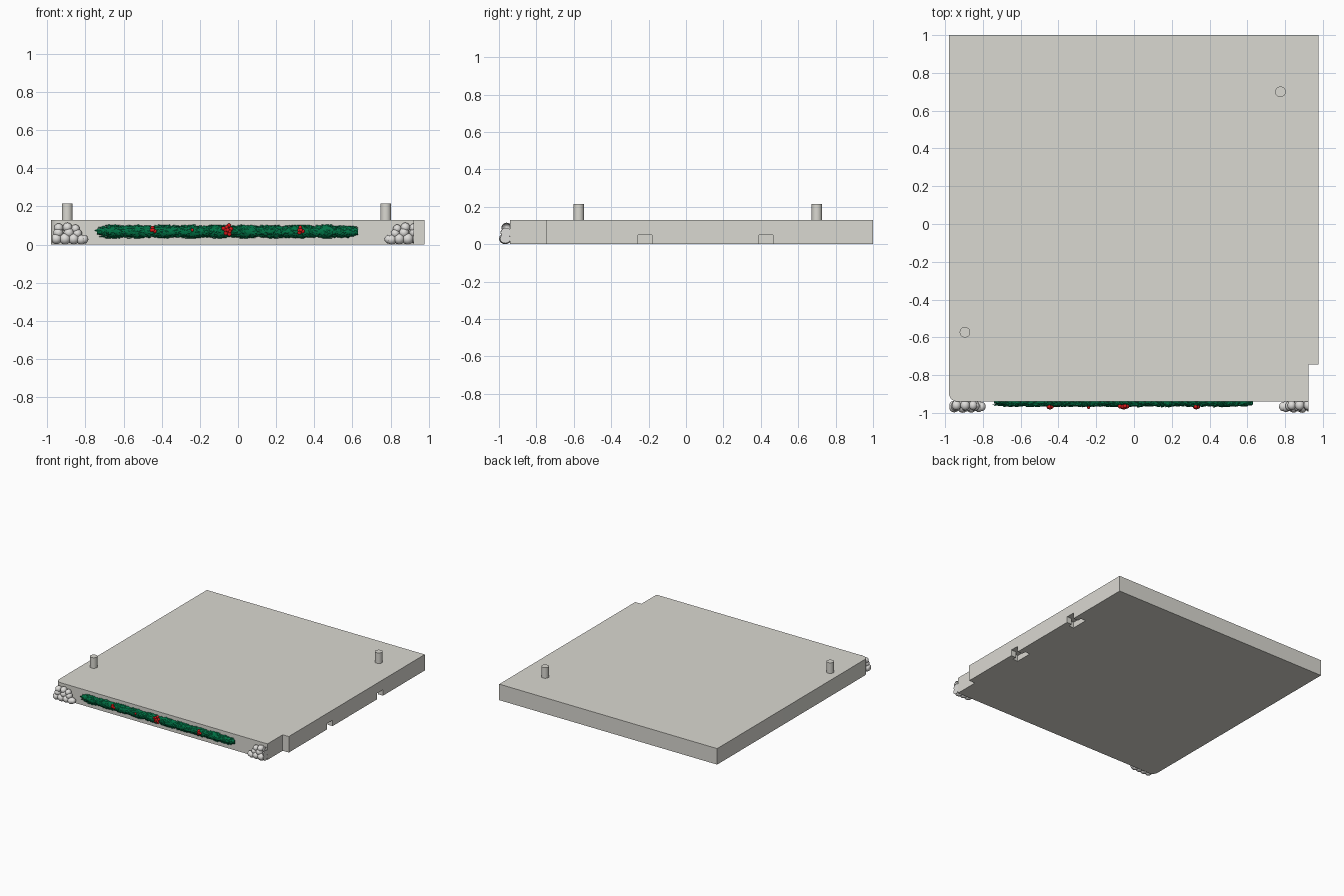
import bpy, bmesh, math, random
from mathutils import Vector, Matrix

random.seed(7)
cube = bpy.data.objects.get("Cube")
if cube:
    bpy.data.objects.remove(cube, do_unlink=True)


def material(name, rgb):
    m = bpy.data.materials.new(name)
    m.use_nodes = True
    m.diffuse_color = (*rgb, 1)
    m.node_tree.nodes["Principled BSDF"].inputs["Base Color"].default_value = (*rgb, 1)
    return m


stone = material("warm grey", (0.7, 0.69, 0.64))
snow = material("pale grey", (0.74, 0.73, 0.71))
green = material("pine green", (0.0, 0.17, 0.06))
red = material("berry red", (0.75, 0.01, 0.01))


def finish(bm, name, mat, smooth=True):
    bmesh.ops.recalc_face_normals(bm, faces=bm.faces)
    mesh = bpy.data.meshes.new(name)
    bm.to_mesh(mesh)
    bm.free()
    mesh.materials.append(mat)
    ob = bpy.data.objects.new(name, mesh)
    bpy.context.collection.objects.link(ob)
    if smooth:
        bpy.ops.object.select_all(action='DESELECT')
        bpy.context.view_layer.objects.active = ob
        ob.select_set(True)
        bpy.ops.object.shade_smooth_by_angle(angle=math.radians(35))
    return ob


def prism(outline, z0, z1):
    bm = bmesh.new()
    face = bm.faces.new([bm.verts.new((x, y, z0)) for x, y in outline])
    ext = bmesh.ops.extrude_face_region(bm, geom=[face])
    top = [v for v in ext["geom"] if isinstance(v, bmesh.types.BMVert)]
    bmesh.ops.translate(bm, verts=top, vec=(0, 0, z1 - z0))
    return bm


# Base slab: stepped front corner, rounded opposite corner
X0, X1, STEP, FRONT, TOP = -0.98, 0.978, 0.923, -0.94, 0.13
R = 0.045
corner = [(X0 + R - R * math.cos(a), FRONT + R - R * math.sin(a))
          for a in [i * math.pi / 16 for i in range(9)]]
outline = corner + [(STEP, FRONT), (STEP, -0.745), (X1, -0.745), (X1, 1), (X0, 1)]
slab = finish(prism(outline, 0, TOP), "base_slab", stone)

# T-shaped clip slots cut into the underside of the right edge
for i, yc in enumerate((-0.22, 0.427)):
    half = [(X1 + 0.02, 0.037), (X1 - 0.045, 0.037), (X1 - 0.045, 0.07), (X1 - 0.09, 0.07)]
    tee = [(x, yc + y) for x, y in half] + [(x, yc - y) for x, y in reversed(half)]
    cutter = finish(prism(tee, -0.02, 0.048), f"slot_cutter_{i + 1}", stone, False)
    cutter.hide_render = True
    cut = slab.modifiers.new(f"clip_slot_{i + 1}", 'BOOLEAN')
    cut.operation = 'DIFFERENCE'
    cut.solver = 'EXACT'
    cut.object = cutter
    bpy.context.view_layer.objects.active = slab
    bpy.ops.object.modifier_apply(modifier=cut.name)
    bpy.data.objects.remove(cutter, do_unlink=True)

# Locating pegs
for name, x, y in (("front_peg", -0.895, -0.573), ("back_peg", 0.775, 0.7)):
    bm = bmesh.new()
    bmesh.ops.create_cone(bm, cap_ends=True, segments=32, radius1=0.028, radius2=0.028,
                          depth=0.095, matrix=Matrix.Translation((x, y, 0.1685)))
    finish(bm, name, stone)


# Snowball piles: distance from the outer end, height, radius
balls = [(0.02, 0.03, 0.028), (0.065, 0.03, 0.03), (0.11, 0.03, 0.029), (0.15, 0.026, 0.026),
         (0.165, 0.028, 0.022), (0.03, 0.062, 0.026), (0.085, 0.062, 0.027),
         (0.13, 0.058, 0.024), (0.032, 0.087, 0.024), (0.078, 0.09, 0.025), (0.12, 0.083, 0.022)]


def pile(name, outer, direction, limit):
    bm = bmesh.new()
    for d, z, r in balls:
        y = FRONT - 0.03 + z * 0.12
        at = Matrix.Translation((outer + direction * d, y, z)) @ Matrix.Diagonal((1, 1.1, 1, 1))
        bmesh.ops.create_uvsphere(bm, u_segments=20, v_segments=12, radius=r, matrix=at)
    # Trim flat at the outer end and on the ground
    for co, no in (((limit, 0, 0), (direction, 0, 0)), ((0, 0, 0.001), (0, 0, 1))):
        geom = bm.verts[:] + bm.edges[:] + bm.faces[:]
        res = bmesh.ops.bisect_plane(bm, geom=geom, plane_co=co, plane_no=no, clear_inner=True)
        edges = [e for e in res["geom_cut"] if isinstance(e, bmesh.types.BMEdge)]
        bmesh.ops.holes_fill(bm, edges=edges, sides=0)
    finish(bm, name, snow)


pile("right_snowballs", -0.972, 1, -0.976)
pile("left_snowballs", 0.955, -1, STEP)

# Garland: lumpy core covered with small pointed leaves
G0, G1, GZ = -0.74, 0.63, 0.068


def thickness(x):
    taper = min(1, 0.55 + 6 * min(x - G0, G1 - x))
    return taper * (0.031 + 0.003 * math.sin(x * 45))


bm = bmesh.new()
rings, sides = 90, 14
grid = []
for i in range(rings + 1):
    x = G0 + (G1 - G0) * i / rings
    r = thickness(x) * 0.95
    grid.append([bm.verts.new((x, FRONT + 0.75 * r * math.sin(a), GZ + r * math.cos(a)))
                 for a in [2 * math.pi * j / sides for j in range(sides)]])
for a, b in zip(grid, grid[1:]):
    for j in range(sides):
        k = (j + 1) % sides
        bm.faces.new((a[j], a[k], b[k], b[j]))
bm.faces.new(grid[0])
bm.faces.new(grid[-1])
finish(bm, "garland_core", green)

bm = bmesh.new()
for i in range(1100):
    x = random.uniform(G0 + 0.012, G1 - 0.012)
    a = random.uniform(0, math.pi)
    out = Vector((0, -0.75 * math.sin(a), math.cos(a)))
    side = Vector((random.choice((-1, 1)), 0, 0))
    tangent = out.cross(Vector((1, 0, 0)))
    aim = (side + tangent * random.uniform(-0.7, 0.7) + out * 0.15).normalized()
    across = aim.cross(out).normalized()
    base = Vector((x, FRONT, GZ)) + out * thickness(x) * 0.95
    length, width = random.uniform(0.022, 0.032), random.uniform(0.006, 0.008)
    mid = base + aim * length * 0.45
    tail, tip = bm.verts.new(base), bm.verts.new(base + aim * length)
    ring = [bm.verts.new(mid + v) for v in
            (across * width, out * 0.003, -across * width, -out * 0.003)]
    for j in range(4):
        p, q = ring[j], ring[(j + 1) % 4]
        bm.faces.new((tail, p, q))
        bm.faces.new((tip, q, p))
finish(bm, "garland_leaves", green, False)

# Berry clusters spiralling out from a centre: x, berry count, spread, berry radius
for i, (x, count, spread, r) in enumerate(((-0.445, 4, 0.015, 0.01), (-0.24, 1, 0.0, 0.008),
                                           (-0.055, 9, 0.027, 0.011), (0.33, 5, 0.018, 0.01))):
    bm = bmesh.new()
    for j in range(count):
        a, d = 2.4 * j + 0.9, spread * math.sqrt(j / count)
        at = Matrix.Translation((x + d * math.cos(a), FRONT - 0.032 + d * 0.3,
                                 GZ + 0.008 + d * math.sin(a)))
        bmesh.ops.create_uvsphere(bm, u_segments=14, v_segments=8, radius=r, matrix=at)
    finish(bm, f"berries_{i + 1}", red)
